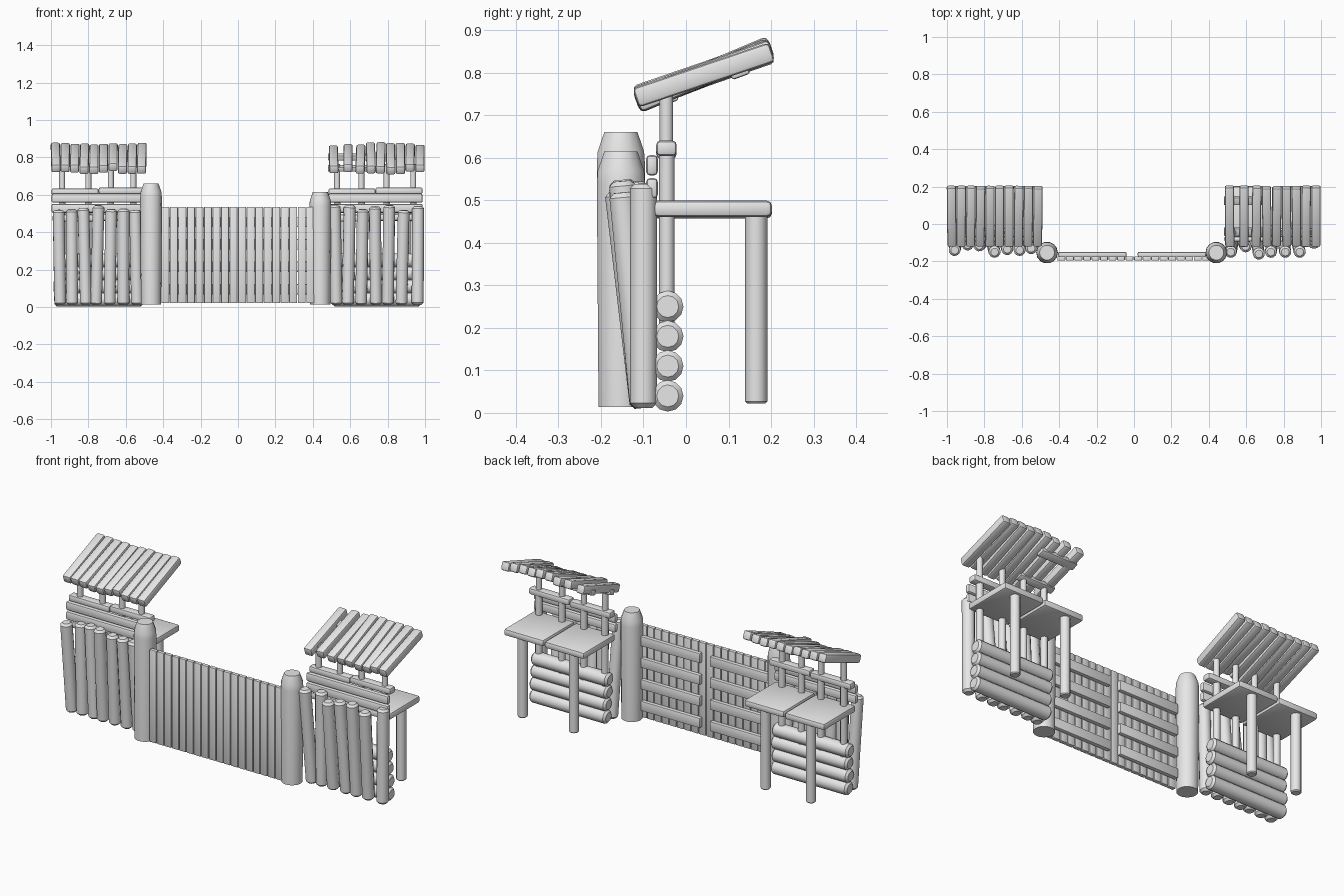
import bpy, bmesh, math, random
from mathutils import Vector, Matrix

random.seed(4)
cube = bpy.data.objects.get("Cube")
if cube:
    bpy.data.objects.remove(cube, do_unlink=True)

grey = bpy.data.materials.new("pale_grey")
grey.use_nodes = True
grey.diffuse_color = (0.8, 0.8, 0.8, 1)
grey.node_tree.nodes["Principled BSDF"].inputs["Base Color"].default_value = (0.8, 0.8, 0.8, 1)


def finish(name, bm, angle=35):
    bmesh.ops.recalc_face_normals(bm, faces=bm.faces)
    mesh = bpy.data.meshes.new(name)
    bm.to_mesh(mesh)
    bm.free()
    mesh.materials.append(grey)
    obj = bpy.data.objects.new(name, mesh)
    bpy.context.collection.objects.link(obj)
    bpy.ops.object.select_all(action='DESELECT')
    obj.select_set(True)
    bpy.context.view_layer.objects.active = obj
    bpy.ops.object.shade_smooth_by_angle(angle=math.radians(angle))
    return obj


def lathe(name, start, end, rings, sides=12):
    """Round timber from start to end; rings are (distance along, radius)."""
    start, end = Vector(start), Vector(end)
    turn = (end - start).to_track_quat('Z', 'Y')
    bm = bmesh.new()
    loops = []
    for d, r in rings:
        loops.append([bm.verts.new(start + turn @ Vector(
            (r * math.cos(math.tau * i / sides), r * math.sin(math.tau * i / sides), d)))
            for i in range(sides)])
    for a, b in zip(loops, loops[1:]):
        for i in range(sides):
            j = (i + 1) % sides
            bm.faces.new((a[i], a[j], b[j], b[i]))
    bm.faces.new(loops[0])
    bm.faces.new(loops[-1])
    return finish(name, bm)


def log(name, start, end, r, chamfer=0.3):
    length = (Vector(end) - Vector(start)).length
    c = r * chamfer
    return lathe(name, start, end, [(0, r - c), (c, r), (length - c, r), (length, r - c)])


def plank(name, centre, size, tilt=0, yaw=0, bevel=0.006):
    bm = bmesh.new()
    bmesh.ops.create_cube(bm, size=1)
    bmesh.ops.scale(bm, vec=size, verts=bm.verts)
    bmesh.ops.bevel(bm, geom=bm.edges[:], offset=bevel, segments=2, affect='EDGES', profile=0.5)
    bm.transform(Matrix.Translation(centre) @ Matrix.Rotation(yaw, 4, 'Z')
                 @ Matrix.Rotation(tilt, 4, 'X'))
    return finish(name, bm)


# Gate doors: upright boards in front, cross battens behind
for side, x0, b0, b1 in (("right", -0.41, -0.405, -0.04), ("left", 0.0, 0.02, 0.385)):
    for i in range(9):
        plank(f"{side}_gate_board", (x0 + 0.022 + i * 0.0455, -0.184, 0.278),
              (0.042, 0.022, 0.515), bevel=0.004)
    for i in range(4):
        plank(f"{side}_gate_batten", ((b0 + b1) / 2, -0.162, 0.095 + i * 0.12),
              (b1 - b0, 0.024, 0.055), bevel=0.005)

# Gate posts with tapered tops
for name, x, top in (("right_gate_post", -0.465, 0.66), ("left_gate_post", 0.44, 0.615)):
    lathe(name, (x, -0.153, 0.014), (x, -0.153, top),
          [(0, 0.054), (top - 0.09, 0.058), (top - 0.06, 0.056), (top - 0.014, 0.04)], 14)

# Palisade stakes: position and how far the top leans forward
stakes = {
    "right": [(-0.955, 0.04), (-0.888, 0.01), (-0.82, 0.015), (-0.752, 0.05),
              (-0.682, 0.035), (-0.612, 0.04), (-0.545, 0.03)],
    "left": [(0.522, 0.05), (0.592, 0.02), (0.663, 0.06), (0.735, 0.05),
             (0.805, 0.05), (0.88, 0.05), (0.962, 0)],
}
for side, row in stakes.items():
    for x, lean in row:
        sway = random.uniform(-0.008, 0.008)
        top = 0.535 + random.uniform(-0.02, 0.015)
        log(f"{side}_stake", (x - sway, -0.1, 0.012), (x + sway, -0.1 - lean, top), 0.032, 0.35)

# Watch platforms on both sides
towers = (
    ("right", -0.99, -0.5, (-0.94, -0.8, -0.68, -0.56), (-0.885, -0.606)),
    ("left", 0.49, 0.98, (0.53, 0.66, 0.795, 0.937), (0.574, 0.89)),
)
for side, x0, x1, poles, legs in towers:
    mid = (x0 + x1) / 2
    # stacked wall logs
    for i in range(4):
        shift = random.uniform(-0.008, 0.008)
        log(f"{side}_wall_log", (x0 + 0.01 + shift, -0.043, 0.04 + i * 0.07),
            (x1 - 0.01 + shift, -0.043, 0.04 + i * 0.07), 0.037)
    # poles holding the roof
    for x in poles:
        log(f"{side}_roof_pole", (x, -0.045, 0.2), (x, -0.045, 0.63), 0.018, 0.2)
        log(f"{side}_roof_pole_top", (x, -0.046, 0.62), (x, -0.046, 0.765), 0.016, 0.2)
    # rear legs
    for x in legs:
        log(f"{side}_rear_leg", (x, 0.165, 0.022), (x, 0.165, 0.47), 0.026, 0.2)
    # floor slabs
    for k in (-1, 1):
        plank(f"{side}_floor_slab", (mid + k * 0.125, 0.062, 0.478 + k * 0.002),
              (0.245, 0.28, 0.038), bevel=0.012)
    # guard rails
    for z in (0.528, 0.582):
        plank(f"{side}_guard_rail", (mid, -0.08, z), (0.505, 0.028, 0.048), bevel=0.01)
    for k in (-1, 1):
        plank(f"{side}_top_rail", (mid + k * 0.126, -0.046, 0.619 + k * 0.003),
              (0.252, 0.048, 0.036), bevel=0.01)

# Sloping roof planks
roofs = {
    "right": [-0.975 + i * 0.0512 for i in range(10)],
    "left": [0.511, 0.588, 0.655, 0.71, 0.763, 0.816, 0.868, 0.92, 0.973],
}
for side, row in roofs.items():
    for x in row:
        plank(f"{side}_roof_plank", (x, 0.042, 0.795 + random.uniform(-0.006, 0.006)),
              (0.049, 0.338, 0.047), math.radians(random.uniform(18, 23)),
              random.uniform(-0.015, 0.015), 0.01)

# Cross bars under the sparse roof
plank("left_roof_bar_back", (0.59, 0.125, 0.803), (0.22, 0.045, 0.028), math.radians(20))
plank("left_roof_bar_front", (0.59, -0.04, 0.742), (0.22, 0.04, 0.028), math.radians(20))
